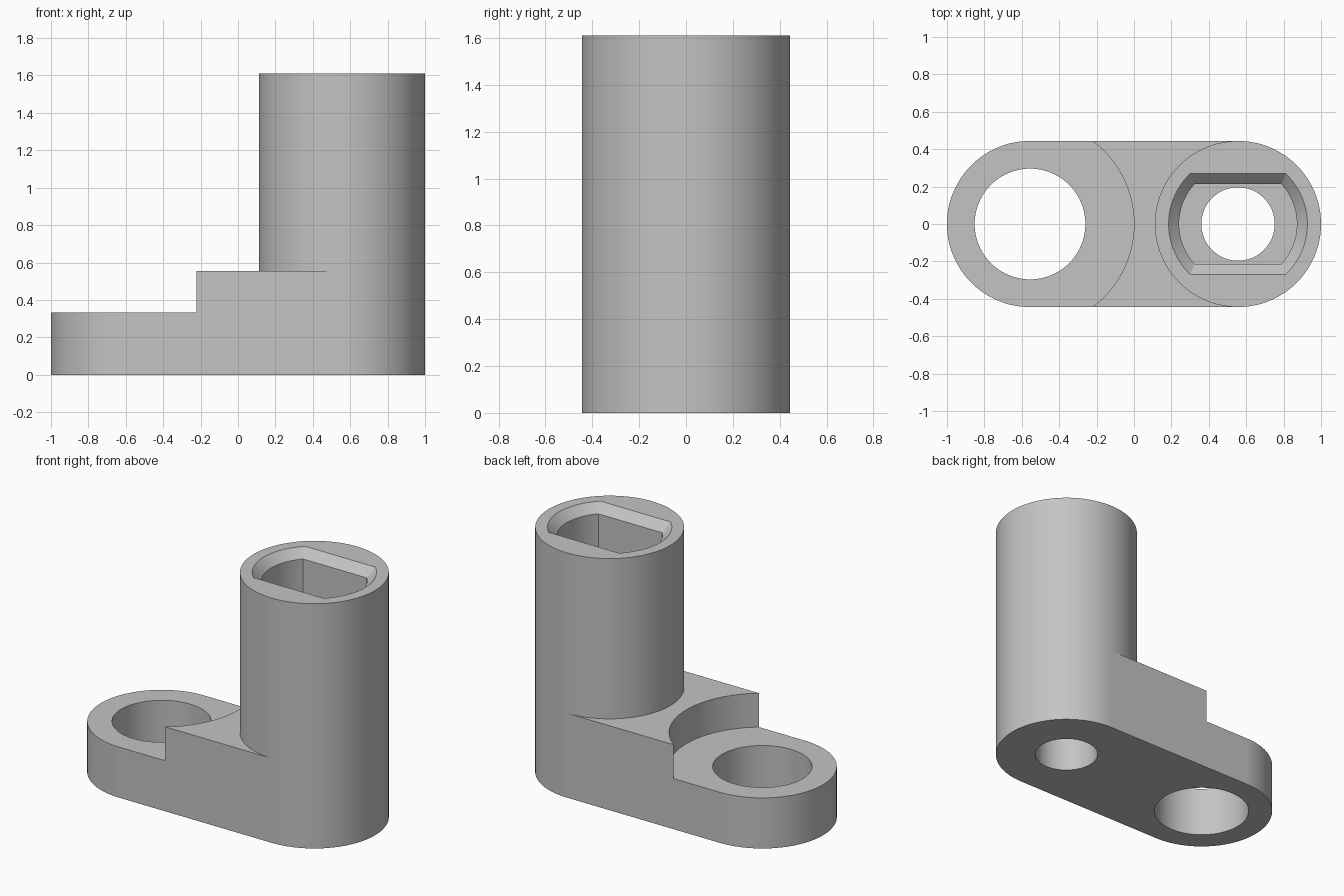
import bpy
import bmesh
from math import cos, sin, pi, sqrt, asin, radians

if "Cube" in bpy.data.objects:
    bpy.data.objects.remove(bpy.data.objects["Cube"], do_unlink=True)

CX = 0.556          # offset of both bore axes from the centre
R = 0.444           # outer radius of the arm and the post
FOOT, STEP, TOP = 0.333, 0.556, 1.611
SEG = 64            # segments per half circle

grey = bpy.data.materials.new("grey")
grey.use_nodes = True
colour = (0.55, 0.55, 0.55, 1)
grey.diffuse_color = colour
grey.node_tree.nodes["Principled BSDF"].inputs["Base Color"].default_value = colour


def arc(cx, r, a0, a1, n=SEG):
    return [(cx + r * cos(a0 + (a1 - a0) * i / n), r * sin(a0 + (a1 - a0) * i / n))
            for i in range(n + 1)]


def circle(cx, r):
    return arc(cx, r, 0, 2 * pi, 2 * SEG)[:-1]


def double_d(cx, r, flat):
    """Circle cut by two flats facing front and back."""
    a = asin(flat / r)
    return arc(cx, r, -a, a, 24) + arc(cx, r, pi - a, pi + a, 24)


def loft(name, sections):
    """Closed solid through (outline, height) sections of equal point count."""
    bm = bmesh.new()
    rings = [[bm.verts.new((x, y, z)) for x, y in pts] for pts, z in sections]
    n = len(rings[0])
    for low, high in zip(rings, rings[1:]):
        for i in range(n):
            j = (i + 1) % n
            bm.faces.new((low[i], low[j], high[j], high[i]))
    bm.faces.new(rings[0])
    bm.faces.new(rings[-1])
    bmesh.ops.recalc_face_normals(bm, faces=bm.faces)
    mesh = bpy.data.meshes.new(name)
    bm.to_mesh(mesh)
    bm.free()
    mesh.materials.append(grey)
    obj = bpy.data.objects.new(name, mesh)
    bpy.context.collection.objects.link(obj)
    return obj


def prism(name, outline, z0, z1):
    return loft(name, [(outline, z0), (outline, z1)])


# Rounded block that everything is cut from
stadium = arc(CX, R, -pi / 2, pi / 2) + arc(-CX, R, pi / 2, 3 * pi / 2)
body = prism("crank_arm", stadium, 0, TOP)

# Waste beside the round post, above the arm
waste = arc(CX, R, pi / 2, 3 * pi / 2) + [(CX, -0.7), (-1.3, -0.7), (-1.3, 0.7), (CX, 0.7)]

# Double-flat socket with a bevelled mouth
bevel = 0.056
inner = double_d(CX, 0.315, 0.213)
mouth = double_d(CX, 0.315 + bevel, 0.213 + bevel)
beyond = double_d(CX, 0.315 + 2 * bevel, 0.213 + 2 * bevel)

cutters = [
    prism("post_waste", waste, STEP, TOP + 0.2),
    prism("round_step", circle(-CX, CX), FOOT, TOP + 0.3),
    prism("large_bore", circle(-CX, 0.296), -0.1, FOOT + 0.2),
    loft("socket", [(inner, STEP), (inner, TOP - bevel), (mouth, TOP), (beyond, TOP + bevel)]),
    prism("small_bore", circle(CX, 0.196), -0.1, STEP + 0.2),
]

bpy.ops.object.select_all(action="DESELECT")
bpy.context.view_layer.objects.active = body
body.select_set(True)
for cutter in cutters:
    cutter.hide_render = True
    mod = body.modifiers.new(cutter.name, "BOOLEAN")
    mod.operation = "DIFFERENCE"
    mod.solver = "EXACT"
    mod.object = cutter
    bpy.ops.object.modifier_apply(modifier=mod.name)
    bpy.data.objects.remove(cutter, do_unlink=True)

# Smooth round walls, crisp edges, clean flats
bpy.ops.object.shade_smooth_by_angle(angle=radians(25))
normals = body.modifiers.new("flat_normals", "WEIGHTED_NORMAL")
normals.keep_sharp = True
